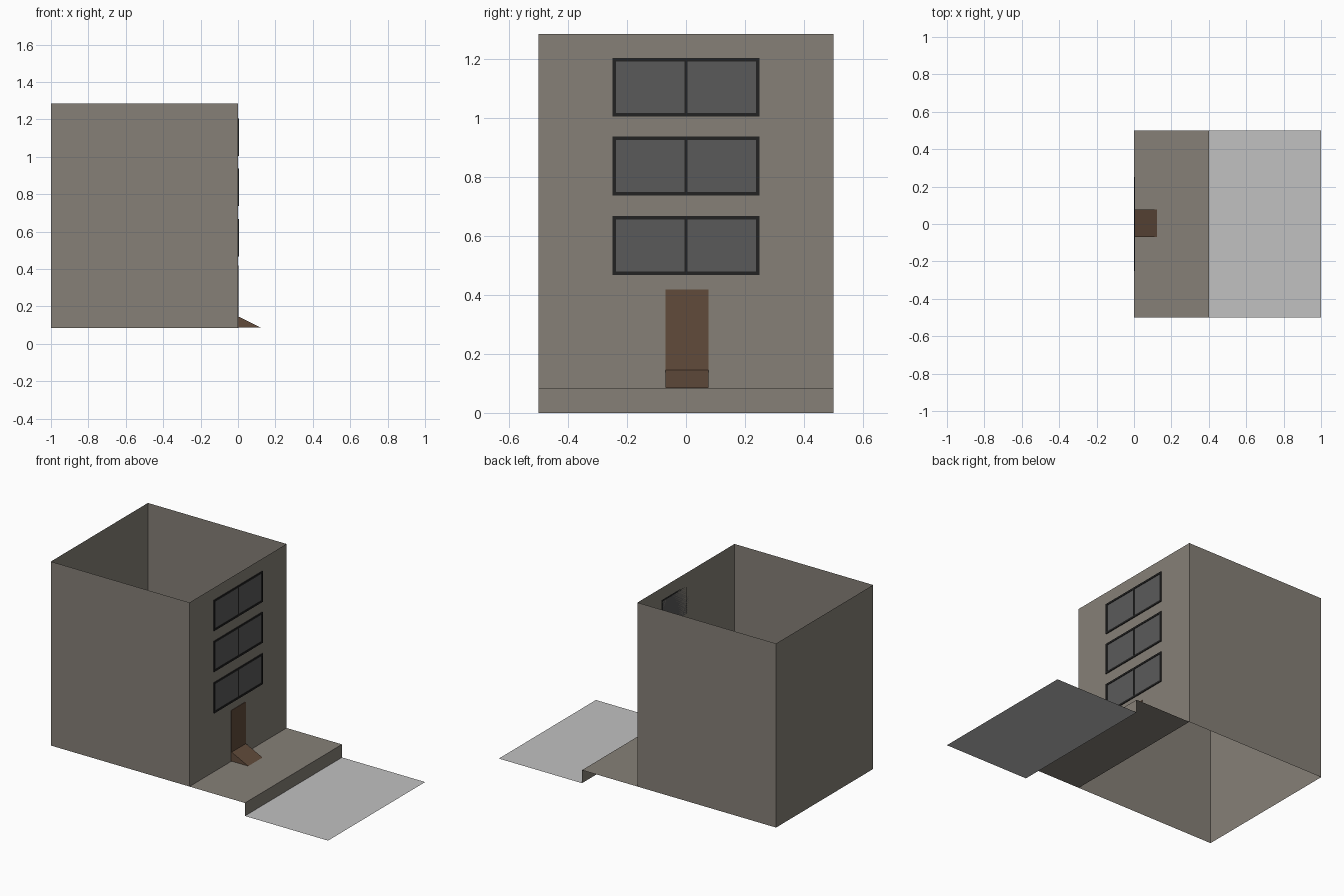
import bpy

if "Cube" in bpy.data.objects:
    bpy.data.objects.remove(bpy.data.objects["Cube"], do_unlink=True)


def linear(c):
    c /= 255
    return c / 12.92 if c <= 0.04045 else ((c + 0.055) / 1.055) ** 2.4


def material(name, r, g, b):
    mat = bpy.data.materials.new(name)
    mat.use_nodes = True
    colour = (linear(r), linear(g), linear(b), 1)
    mat.diffuse_color = colour
    mat.node_tree.nodes["Principled BSDF"].inputs["Base Color"].default_value = colour
    return mat


stone = material("warm grey stone", 134, 128, 119)
asphalt = material("light grey asphalt", 193, 193, 193)
wood = material("brown wood", 97, 75, 59)
glass = material("grey glass", 90, 90, 90)
black = material("black frame", 34, 34, 34)


def mesh_object(name, verts, faces, mat):
    mesh = bpy.data.meshes.new(name)
    mesh.from_pydata(verts, [], faces)
    mesh.materials.append(mat)
    obj = bpy.data.objects.new(name, mesh)
    bpy.context.collection.objects.link(obj)
    return obj


def extrude_y(name, profile, y0, y1, mat, closed=False):
    """Sweep an (x, z) profile along y; a closed profile gets end caps."""
    n = len(profile)
    verts = [(x, y, z) for y in (y0, y1) for x, z in profile]
    faces = [(i, (i + 1) % n, (i + 1) % n + n, i + n) for i in range(n if closed else n - 1)]
    if closed:
        faces += [tuple(reversed(range(n))), tuple(range(n, 2 * n))]
    return mesh_object(name, verts, faces, mat)


def plate(name, y0, y1, z0, z1, depth, mat):
    """Thin plate standing on the facade at x = 0."""
    profile = [(0, z0), (depth, z0), (depth, z1), (0, z1)]
    return extrude_y(name, profile, y0, y1, mat, closed=True)


BASE, TOP, HALF = 0.085, 1.285, 0.5

# Building shell: four thin walls, open above and below
corners = [(-1, -HALF), (0, -HALF), (0, HALF), (-1, HALF)]
mesh_object("building_walls",
            [(x, y, z) for z in (BASE, TOP) for x, y in corners],
            [(i, (i + 1) % 4, (i + 1) % 4 + 4, i + 4) for i in range(4)], stone)

# Pavement with its kerb, then the road
extrude_y("pavement", [(0.4, 0), (0.4, BASE), (0, BASE)][::-1], -HALF, HALF, stone).data.flip_normals()
extrude_y("road", [(1, 0), (0.4, 0)], -HALF, HALF, asphalt)

# Door and wedge ramp
plate("door", -0.07, 0.077, BASE, 0.418, 0.003, wood)
extrude_y("door_ramp", [(0, BASE + 0.002), (0.123, BASE + 0.002), (0, 0.147)],
          -0.07, 0.077, wood, closed=True)

# Three double windows: glass, border bars and centre mullion
W, BAR = 0.25, 0.012
for floor, (z0, z1) in enumerate([(0.468, 0.668), (0.738, 0.938), (1.005, 1.205)], 1):
    plate(f"window_{floor}_glass", -W + BAR, W - BAR, z0 + BAR, z1 - BAR, 0.002, glass)
    bars = {"bottom": (-W, W, z0, z0 + BAR), "top": (-W, W, z1 - BAR, z1),
            "front": (-W, -W + BAR, z0 + BAR, z1 - BAR),
            "back": (W - BAR, W, z0 + BAR, z1 - BAR),
            "mullion": (-0.005, 0.005, z0 + BAR, z1 - BAR)}
    for part, box in bars.items():
        plate(f"window_{floor}_frame_{part}", *box, 0.005, black)
